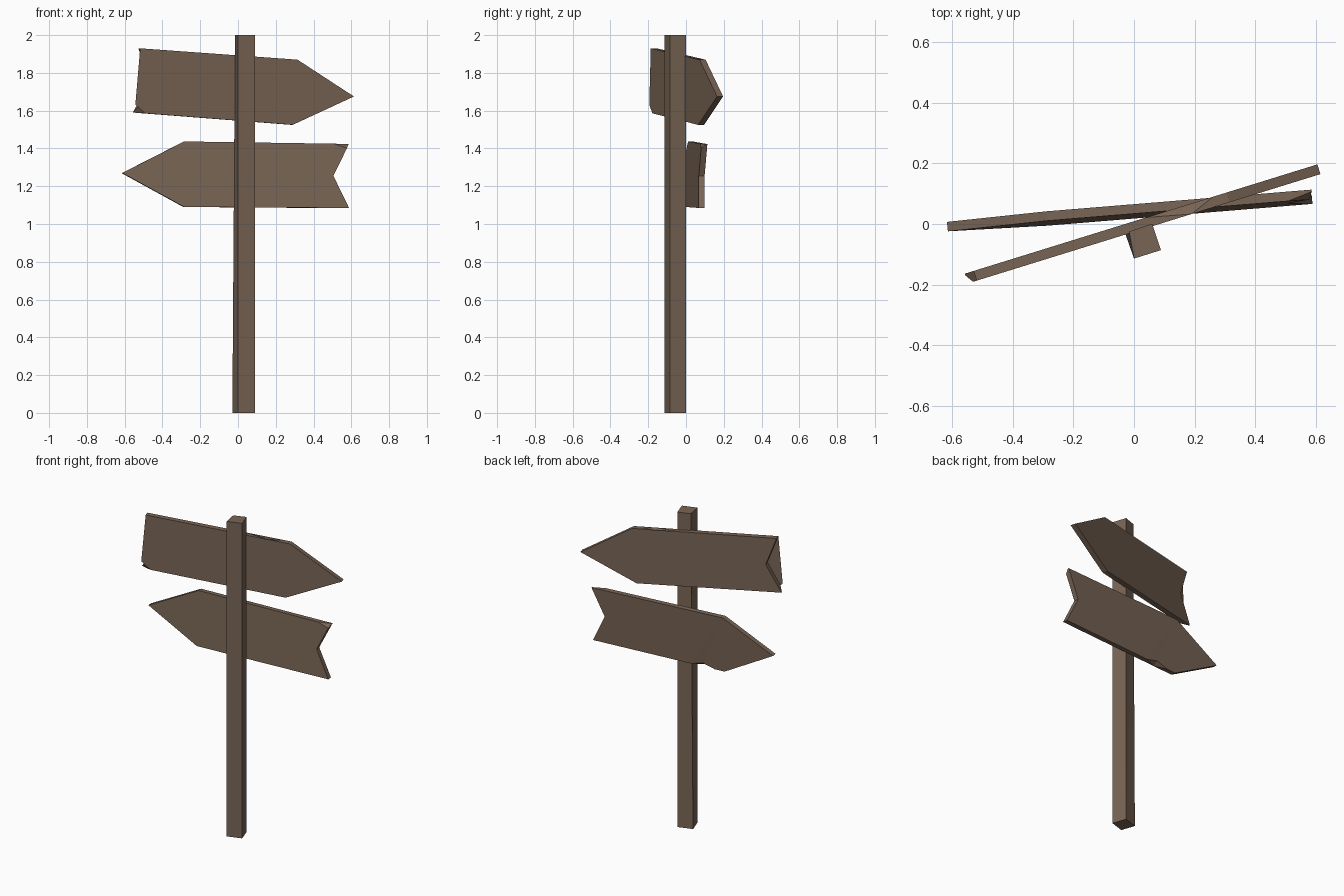
import bpy, bmesh
from mathutils import Vector

if "Cube" in bpy.data.objects:
    bpy.data.objects.remove(bpy.data.objects["Cube"])

wood = bpy.data.materials.new("weathered brown wood")
wood.diffuse_color = (0.19, 0.13, 0.09, 1)
wood.use_nodes = True
wood.node_tree.nodes["Principled BSDF"].inputs["Base Color"].default_value = wood.diffuse_color


def loft(name, ring_a, ring_b, chips=()):
    """Solid between two matching outlines, with corners sliced off by planes."""
    bm = bmesh.new()
    a = [bm.verts.new(p) for p in ring_a]
    b = [bm.verts.new(p) for p in ring_b]
    bm.faces.new(a)
    bm.faces.new(list(reversed(b)))
    n = len(a)
    for i in range(n):
        j = (i + 1) % n
        bm.faces.new((a[j], a[i], b[i], b[j]))
    bmesh.ops.triangulate(bm, faces=bm.faces[:])
    for p1, p2, p3, corner in chips:
        p1, p2, p3 = Vector(p1), Vector(p2), Vector(p3)
        no = (p2 - p1).cross(p3 - p1).normalized()
        if no.dot(Vector(corner) - p1) < 0:
            no = -no
        cut = bmesh.ops.bisect_plane(bm, geom=bm.verts[:] + bm.edges[:] + bm.faces[:],
                                     plane_co=p1, plane_no=no, clear_outer=True)
        edges = [e for e in cut["geom_cut"] if isinstance(e, bmesh.types.BMEdge)]
        bmesh.ops.holes_fill(bm, edges=edges, sides=0)
    bmesh.ops.recalc_face_normals(bm, faces=bm.faces[:])
    me = bpy.data.meshes.new(name)
    bm.to_mesh(me)
    bm.free()
    me.materials.append(wood)
    ob = bpy.data.objects.new(name, me)
    bpy.context.collection.objects.link(ob)


def board(name, outline, plane, back, dent, chipped):
    """Arrow board: outline is (x, z) on the front plane; the dent drops one back point."""
    y0, sx, sz, zc = plane
    front = [Vector((x, y0 + sx * x + sz * (z - zc), z)) for x, z in outline]
    back = Vector(back)
    rear = [p + back for p in front]
    rear[dent[0]].z += dent[1]
    chips = []
    for i, d_prev, d_next in chipped:
        c = front[i]
        prev, nxt = front[i - 1], front[(i + 1) % len(front)]
        chips.append((c + (prev - c).normalized() * d_prev,
                      c + (nxt - c).normalized() * d_next, c + back * 0.8, c))
    loft(name, front, rear, chips)


# post: turned square beam with one corner leaning in
base = [(0.0, -0.114), (0.089, -0.086), (0.06, 0.001), (-0.03, -0.028)]
top = base[:3] + [(-0.016, -0.025)]
loft("post", [(x, y, 0) for x, y in base], [(x, y, 2) for x, y in top])

# upper board points right, lower board points left
board("upper_board",
      [(-0.518, 1.93), (-0.455, 1.755), (-0.547, 1.59), (0.29, 1.525), (0.614, 1.675),
       (0.315, 1.87), (0.27, 1.873), (0.19, 1.879), (0.05, 1.889)],
      (-0.026, 0.31, 0, 1.73), (-0.01, 0.032, 0), (7, -0.025), [(2, 0.035, 0.06)])
board("lower_board",
      [(-0.613, 1.27), (-0.285, 1.437), (0.588, 1.424), (0.505, 1.255), (0.588, 1.085),
       (-0.06, 1.089), (-0.14, 1.0895), (-0.22, 1.09), (-0.285, 1.09)],
      (0.026, 0.0825, 0.047, 1.26), (-0.003, 0.031, -0.001), (6, 0.022), [(2, 0.08, 0.025)])
